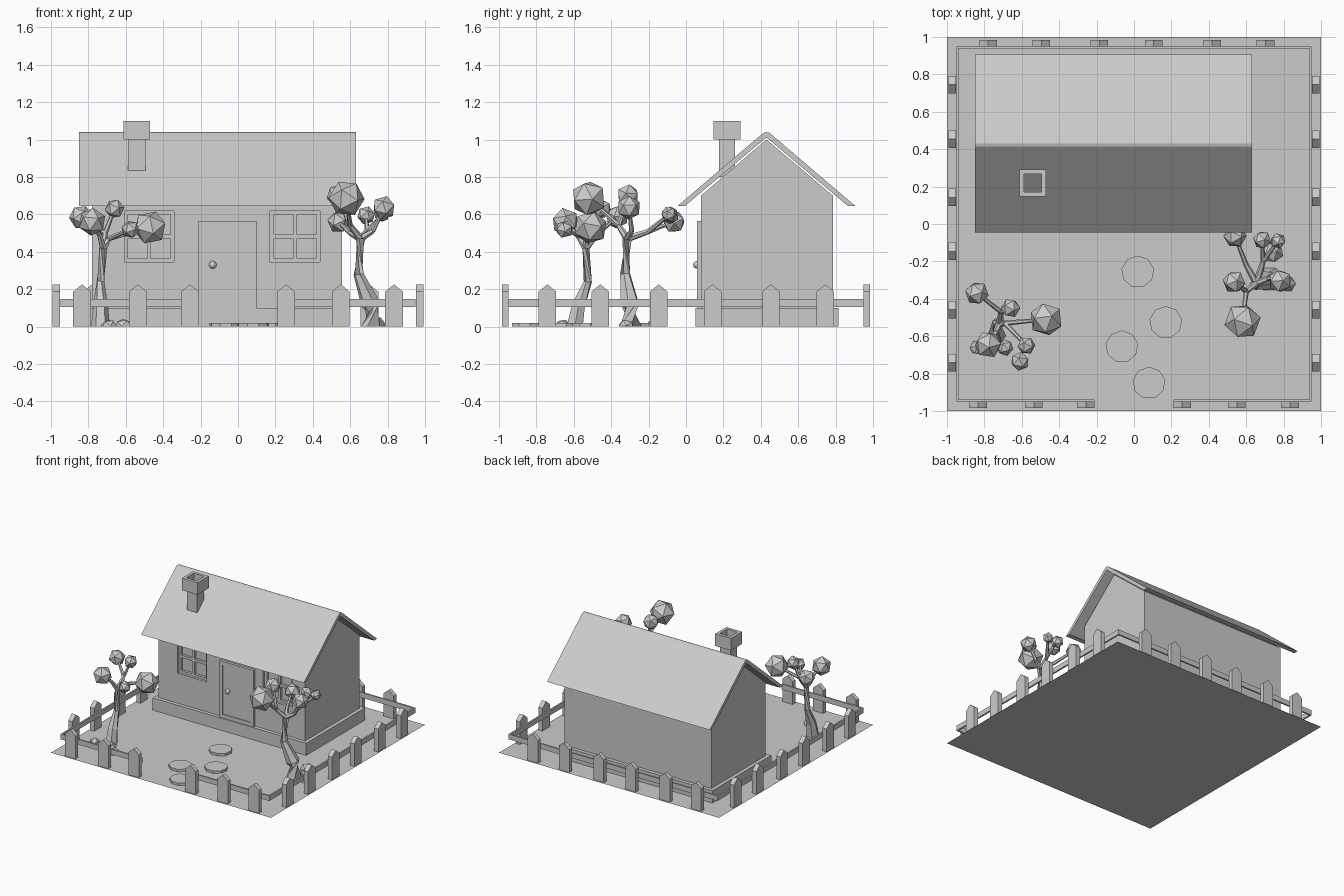
import bpy, bmesh, math, random
from mathutils import Vector, Euler

if "Cube" in bpy.data.objects:
    bpy.data.objects.remove(bpy.data.objects["Cube"])

random.seed(4)


def finish(name, bm):
    bmesh.ops.recalc_face_normals(bm, faces=bm.faces)
    me = bpy.data.meshes.new(name)
    bm.to_mesh(me)
    bm.free()
    ob = bpy.data.objects.new(name, me)
    bpy.context.collection.objects.link(ob)
    return ob


def add_box(bm, x0, x1, y0, y1, z0, z1):
    vs = bmesh.ops.create_cube(bm, size=1)["verts"]
    for v in vs:
        v.co = ((x0 + x1) / 2 + v.co.x * (x1 - x0),
                (y0 + y1) / 2 + v.co.y * (y1 - y0),
                (z0 + z1) / 2 + v.co.z * (z1 - z0))


def boxes(name, *dims):
    bm = bmesh.new()
    for d in dims:
        add_box(bm, *d)
    return finish(name, bm)


def prism(name, pts, vec):
    """Extrude a closed outline of 3D points along vec."""
    bm = bmesh.new()
    f = bm.faces.new([bm.verts.new(p) for p in pts])
    ext = bmesh.ops.extrude_face_region(bm, geom=[f])["geom"]
    top = [e for e in ext if isinstance(e, bmesh.types.BMVert)]
    bmesh.ops.translate(bm, verts=top, vec=vec)
    return finish(name, bm)


def tube(bm, path, sides=6):
    """Tapered limb through (point, radius) pairs."""
    rings = []
    for i, (p, r) in enumerate(path):
        a = Vector(path[max(i - 1, 0)][0])
        b = Vector(path[min(i + 1, len(path) - 1)][0])
        d = Vector((0, 0, 1)) if i == 0 and p[2] == 0 else b - a
        q = d.to_track_quat('Z', 'Y')
        rings.append([bm.verts.new(Vector(p) + q @ Vector((
            r * math.cos(math.tau * k / sides), r * math.sin(math.tau * k / sides), 0)))
            for k in range(sides)])
    for lo, hi in zip(rings, rings[1:]):
        for k in range(sides):
            bm.faces.new((lo[k], lo[k - 1], hi[k - 1], hi[k]))
    bm.faces.new(rings[0])
    bm.faces.new(rings[-1])


def blob(name, pos, r, squash=1.0):
    bm = bmesh.new()
    bmesh.ops.create_icosphere(bm, subdivisions=1, radius=r)
    rot = Euler([random.uniform(0, 6) for _ in range(3)]).to_matrix()
    for v in bm.verts:
        c = rot @ v.co
        v.co = Vector((c.x, c.y, c.z * squash)) + Vector(pos)
    return finish(name, bm)


# ground sheet
bm = bmesh.new()
bmesh.ops.create_grid(bm, x_segments=1, y_segments=1, size=1)
finish("ground", bm)

# house walls with gables, plinth
X0, X1 = -0.78, 0.555
walls = prism("walls", [(X0, 0.08, 0), (X0, 0.785, 0), (X0, 0.785, 0.70),
                        (X0, 0.43, 1.0), (X0, 0.08, 0.70)], (X1 - X0, 0, 0))
boxes("plinth", (X0 - 0.03, X1 + 0.03, 0.05, 0.815, 0, 0.1))

# roof with a rounded ridge
half = [(-0.475, 0.645), (-0.035, 1.02), (-0.015, 1.036)]
outer = half + [(0, 1.04)] + [(-y, z) for y, z in reversed(half)]
inner = [(0.435, 0.645), (0.0, 1.012), (-0.435, 0.645)]
prism("roof", [(-0.85, y + 0.43, z) for y, z in outer + inner], (1.48, 0, 0))

# recessed windows
for side, cx in (("left", -0.475), ("right", 0.305)):
    a, b, lo, hi = cx - 0.133, cx + 0.133, 0.345, 0.618
    cut = boxes("window_cutter_" + side, (a, b, 0.0, 0.12, lo, hi))
    cut.hide_render = True
    cut.display_type = 'WIRE'
    m = walls.modifiers.new("window_" + side, 'BOOLEAN')
    m.object = cut
    m.operation = 'DIFFERENCE'
    m.solver = 'EXACT'
    mz = (lo + hi) / 2
    y0, y1, t, h = 0.10, 0.12, 0.02, 0.011
    boxes("window_frame_" + side,
          (a, a + t, y0, y1, lo, hi), (b - t, b, y0, y1, lo, hi),
          (a + t, b - t, y0, y1, lo, lo + t), (a + t, b - t, y0, y1, hi - t, hi),
          (cx - h, cx + h, y0, y1, lo + t, hi - t),
          (a + t, b - t, y0 + 0.001, y1, mz - h, mz + h))

# door
boxes("door_frame", (-0.21, -0.182, 0.058, 0.08, 0.1, 0.565),
      (0.072, 0.1, 0.058, 0.08, 0.1, 0.565),
      (-0.182, 0.072, 0.058, 0.08, 0.537, 0.565),
      (-0.182, 0.072, 0.058, 0.08, 0.1, 0.13))
boxes("door", (-0.182, 0.072, 0.066, 0.085, 0.13, 0.537))
bm = bmesh.new()
bmesh.ops.create_uvsphere(bm, u_segments=12, v_segments=8, radius=0.02)
bmesh.ops.translate(bm, verts=bm.verts, vec=(-0.135, 0.058, 0.33))
finish("door_knob", bm)

# chimney: open shaft with a collar
bm = bmesh.new()
add_box(bm, -0.587, -0.495, 0.177, 0.263, 0.8, 1.0)
bmesh.ops.delete(bm, geom=[f for f in bm.faces if abs(f.normal.z) > 0.9], context='FACES_ONLY')
finish("chimney_shaft", bm)
a, b, c, d, t = -0.613, -0.47, 0.148, 0.292, 0.024
boxes("chimney_collar", (a, a + t, c, d, 1.0, 1.1), (b - t, b, c, d, 1.0, 1.1),
      (a + t, b - t, c, c + t, 1.0, 1.1), (a + t, b - t, d - t, d, 1.0, 1.1))

# fence rails
za, zb, ri, ro = 0.105, 0.147, 0.937, 0.95
boxes("fence_rails", (-ro, -ri, -ro, ro, za, zb), (ri, ro, -ro, ro, za, zb),
      (-ri, ri, ri, ro, za, zb),
      (-ri, -0.21, -ro, -ri, za, zb), (0.21, ri, -ro, -ri, za, zb))

# fence pickets with pointed tops
outline = [(-0.047, 0), (0.047, 0), (0.047, 0.187), (0, 0.226), (-0.047, 0.187)]
for x in (-0.834, -0.535, -0.257, 0.257, 0.55, 0.834):
    prism("picket_front", [(x + u, -0.985, z) for u, z in outline], (0, 0.035, 0))
for x in (-0.78, -0.495, -0.185, 0.105, 0.418, 0.703):
    prism("picket_back", [(x + u, 0.95, z) for u, z in outline], (0, 0.035, 0))
for y in (-0.741, -0.458, -0.146, 0.142, 0.454, 0.745):
    for s in (-1, 1):
        prism("picket_side", [(s * 0.953, y + u, z) for u, z in outline], (s * 0.038, 0, 0))

# stepping stones
for x, y in ((0.02, -0.255), (0.17, -0.525), (-0.065, -0.655), (0.08, -0.85)):
    ring = [(x + 0.088 * math.sin(math.tau * k / 9), y + 0.086 * math.cos(math.tau * k / 9), 0.0)
            for k in range(9)]
    prism("stepping_stone", ring, (0, 0, 0.02))


# trees: trunk, limbs and leaf clumps
def tree(name, trunk, limbs, clumps):
    bm = bmesh.new()
    tube(bm, trunk)
    for start, fork, ends in limbs:
        tube(bm, [(start, 0.02), (fork, 0.014)])
        for e in ends:
            tube(bm, [(fork, 0.014), (clumps[e][0], 0.009)])
    finish(name + "_trunk", bm)
    for p, r in clumps:
        blob(name + "_leaves", p, r)


tl, tr = (-0.72, -0.535, 0.42), (0.655, -0.315, 0.47)
tree("left_tree",
     [((-0.735, -0.595, 0), 0.05), ((-0.735, -0.575, 0.11), 0.04),
      ((-0.735, -0.525, 0.24), 0.022), (tl, 0.022)],
     [(tl, (-0.69, -0.53, 0.47), [2, 3]), (tl, (-0.71, -0.47, 0.50), [0, 1]),
      (tl, (-0.74, -0.58, 0.49), [4])],
     [((-0.84, -0.37, 0.585), 0.065), ((-0.66, -0.45, 0.63), 0.053),
      ((-0.47, -0.51, 0.53), 0.092), ((-0.575, -0.65, 0.52), 0.049),
      ((-0.78, -0.645, 0.56), 0.076)])
tree("right_tree",
     [((0.725, -0.295, 0), 0.068), ((0.71, -0.30, 0.12), 0.052),
      ((0.645, -0.325, 0.28), 0.028), (tr, 0.026)],
     [(tr, (0.60, -0.36, 0.54), [0, 1]), (tr, (0.72, -0.29, 0.51), [2]),
      (tr, (0.69, -0.20, 0.51), [3, 4]), (tr, (0.60, -0.22, 0.50), [5])],
     [((0.535, -0.31, 0.70), 0.063), ((0.58, -0.52, 0.685), 0.099),
      ((0.78, -0.305, 0.635), 0.065), ((0.685, -0.085, 0.595), 0.05),
      ((0.77, -0.09, 0.60), 0.043), ((0.54, -0.065, 0.56), 0.063)])

# small rocks beside the trees
for x, y, r in ((-0.61, -0.735, 0.05), (-0.69, -0.66, 0.045), (-0.84, -0.66, 0.04),
                (0.74, -0.15, 0.06), (0.82, -0.32, 0.045)):
    rock = blob("rock", (x, y, 0), r, 0.9)
    for v in rock.data.vertices:
        v.co.z = max(v.co.z, 0.0)
